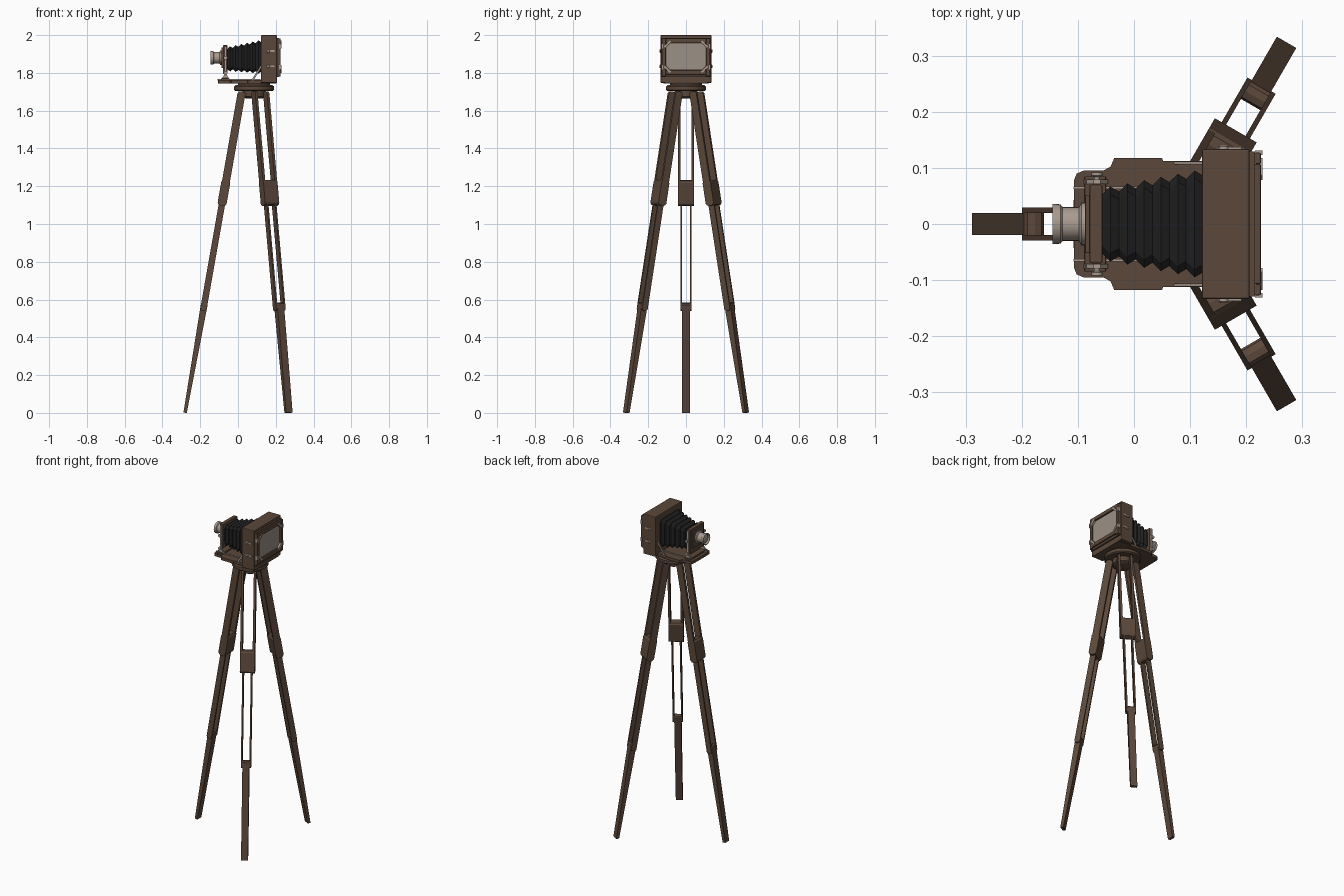
import bpy, bmesh, math
from mathutils import Matrix, Vector

if "Cube" in bpy.data.objects:
    bpy.data.objects.remove(bpy.data.objects["Cube"])


def material(name, rgb):
    m = bpy.data.materials.new(name)
    m.diffuse_color = (*rgb, 1)
    m.use_nodes = True
    m.node_tree.nodes["Principled BSDF"].inputs["Base Color"].default_value = m.diffuse_color
    return m


WOOD = material("brown wood", (0.105, 0.064, 0.043))
BLACK = material("black leather", (0.016, 0.016, 0.017))
METAL = material("pale metal", (0.40, 0.33, 0.28))
GLASS = material("frosted glass", (0.33, 0.28, 0.235))
HUB = Vector((0.085, 0, 0))          # centre of the tripod


def finish(bm, name, mat, bevel=0, smooth=False, matrix=None):
    bmesh.ops.recalc_face_normals(bm, faces=bm.faces)
    if matrix:
        bm.transform(matrix)
    me = bpy.data.meshes.new(name)
    bm.to_mesh(me)
    bm.free()
    me.materials.append(mat)
    ob = bpy.data.objects.new(name, me)
    bpy.context.collection.objects.link(ob)
    if bevel:
        mod = ob.modifiers.new("bevel", "BEVEL")
        mod.width, mod.segments = bevel, 2
    if smooth:
        bpy.ops.object.select_all(action='DESELECT')
        ob.select_set(True)
        bpy.context.view_layer.objects.active = ob
        bpy.ops.object.shade_smooth_by_angle(angle=math.radians(35))
    return ob


def prism(name, pts, axis, lo, hi, mat, bevel=0, matrix=None):
    """Extrude a 2D outline along one axis, from lo to hi."""
    bm = bmesh.new()
    rings = []
    for h in (lo, hi):
        ring = []
        for p in pts:
            co = list(p)
            co.insert(axis, h)
            ring.append(bm.verts.new(co))
        rings.append(ring)
        bm.faces.new(ring)
    n = len(pts)
    for i in range(n):
        j = (i + 1) % n
        bm.faces.new((rings[0][i], rings[0][j], rings[1][j], rings[1][i]))
    return finish(bm, name, mat, bevel, False, matrix)


def box(name, x, y, z, mat, bevel=0):
    y = sorted(y)
    return prism(name, [(x[0], y[0]), (x[1], y[0]), (x[1], y[1]), (x[0], y[1])], 2, z[0], z[1], mat, bevel)


def loft(name, rings, mat, smooth=False, matrix=None):
    """Skin a list of equal-length vertex rings and cap both ends."""
    bm = bmesh.new()
    vs = [[bm.verts.new(c) for c in r] for r in rings]
    n = len(rings[0])
    for a, b in zip(vs, vs[1:]):
        for i in range(n):
            j = (i + 1) % n
            bm.faces.new((a[i], a[j], b[j], b[i]))
    bm.faces.new(vs[0])
    bm.faces.new(vs[-1])
    return finish(bm, name, mat, 0, smooth, matrix)


def lathe(name, profile, centre, axis, mat, n=32):
    """Revolve (radius, height) points about the given axis."""
    rings = [[(r * math.cos(2 * math.pi * k / n), r * math.sin(2 * math.pi * k / n), h) for k in range(n)]
             for r, h in profile]
    rot = Vector((0, 0, 1)).rotation_difference(Vector(axis)).to_matrix().to_4x4()
    return loft(name, rings, mat, True, Matrix.Translation(centre) @ rot)


def octagon(hy, hz, c, cz):
    return [(-hy + c, cz - hz), (hy - c, cz - hz), (hy, cz - hz + c), (hy, cz + hz - c),
            (hy - c, cz + hz), (-hy + c, cz + hz), (-hy, cz + hz - c), (-hy, cz - hz + c)]


# ---- tripod legs: nested rails following a slanted centre line
ALONG = Vector((0.30, -1.70)).normalized()
ACROSS = Vector((-ALONG.y, ALONG.x))


def slat(z0, z1, d0, d1, round0=True, round1=True):
    """Side outline of a slanted slat with rounded ends (radius, height)."""
    pts = []
    for z, d, rnd, s in ((z0, d0, round0, -1), (z1, d1, round1, 1)):
        c = Vector((0.365 - 0.30 * z / 1.70, z))
        for k in range(5):
            a = math.pi * k / 4
            out = math.sin(a) * 0.6 if rnd else 0
            pts.append(c + ACROSS * (-s * d * math.cos(a)) * s * -s + ALONG * (s * d * out))
    if not round1:
        pts = pts[:5] + [pts[5], pts[9]]
    return [(p.x, max(p.y, 0)) for p in pts]


for ang, label in ((180, "front"), (60, "left"), (-60, "right")):
    M = Matrix.Translation(HUB) @ Matrix.Rotation(math.radians(ang), 4, 'Z')
    for s in (-1, 1):
        lo, hi = sorted((s * 0.029, s * 0.043))
        prism(label + "_leg_upper_rail", slat(1.69, 1.115, 0.021, 0.021), 1, lo, hi, WOOD, 0, M)
        lo, hi = sorted((s * 0.020, s * 0.029))
        prism(label + "_leg_middle_rail", slat(1.21, 0.55, 0.017, 0.017), 1, lo, hi, WOOD, 0, M)
    prism(label + "_leg_clamp_block", slat(1.22, 1.11, 0.024, 0.024), 1, -0.043, 0.043, WOOD, 0, M)
    prism(label + "_leg_lower_post", slat(0.575, 0.0, 0.018, 0.009, True, False), 1, -0.02, 0.02, WOOD, 0, M)

# ---- tripod head
lathe("tripod_hub", [(0.045, 1.665), (0.06, 1.675), (0.06, 1.708)], HUB, (0, 0, 1), WOOD)
lathe("tripod_disc", [(0.098, 1.704), (0.106, 1.71), (0.106, 1.728), (0.098, 1.735)], HUB, (0, 0, 1), WOOD, 48)
lathe("tripod_spacer", [(0.085, 1.733), (0.085, 1.75)], HUB, (0, 0, 1), WOOD)

# ---- camera bed with a stepped outline
half = [(-0.107, 0.0), (-0.107, 0.078), (-0.102, 0.09), (-0.090, 0.095), (-0.055, 0.095), (-0.042, 0.102),
        (-0.035, 0.118), (0.05, 0.118), (0.052, 0.112), (0.205, 0.112), (0.205, 0.0)]
prism("bed", half + [(x, -y) for x, y in half[-2:0:-1]], 2, 1.745, 1.762, WOOD)

# ---- rear body and frame
box("rear_body", (0.121, 0.206), (-0.134, 0.134), (1.747, 2.0), WOOD, 0.004)
box("rear_panel", (0.205, 0.216), (-0.129, 0.129), (1.777, 1.986), WOOD)
prism("focusing_glass", octagon(0.105, 0.069, 0.022, 1.886), 0, 0.214, 0.219, GLASS)
for s in (-1, 1):
    box("rear_frame_side", (0.215, 0.226), (s * 0.107, s * 0.127), (1.782, 1.982), WOOD, 0.002)
    z = 1.886 + s * 0.084
    box("rear_frame_rail", (0.215, 0.226), (-0.107, 0.107), (z - 0.012, z + 0.012), WOOD, 0.002)
    # diagonal metal corners over the glass
    for t in (-1, 1):
        prism("rear_corner_clip", [(s * y, 1.886 + t * z) for y, z in
              ((0.078, 0.078), (0.086, 0.086), (0.118, 0.054), (0.110, 0.046))], 0, 0.217, 0.229, METAL)
        box("rear_edge_hinge", (0.216, 0.229), (s * 0.123, s * 0.131),
            (1.874 + t * 0.055, 1.898 + t * 0.055), METAL)

# ---- bellows: alternating large and small rings
rings = []
FOLDS = 6
for i in range(2 * FOLDS + 1):
    f = i / (2 * FOLDS)
    d = 0.012 if i % 2 == 0 else 0.0
    hy, hz = 0.064 + 0.034 * f - d, 0.064 + 0.026 * f - d
    rings.append([(-0.057 + 0.18 * f, y, z) for y, z in octagon(hy, hz, 0.014, 1.873 + 0.012 * f)])
loft("bellows", rings, BLACK)

# ---- front standard and lens
box("front_standard", (-0.079, -0.056), (-0.070, 0.070), (1.795, 1.947), WOOD, 0.003)
box("standard_foot", (-0.088, -0.05), (-0.085, 0.085), (1.76, 1.772), WOOD, 0.002)
box("lens_board", (-0.087, -0.078), (-0.052, 0.052), (1.825, 1.935), WOOD, 0.002)
lathe("lens_barrel", [(0.038, 0), (0.038, 0.009), (0.030, 0.013), (0.030, 0.042), (0.035, 0.046),
                      (0.036, 0.060), (0.032, 0.060), (0.026, 0.050)], (-0.085, 0, 1.88), (-1, 0, 0), METAL)
lathe("lens_glass", [(0.027, 0.0), (0.020, 0.005), (0.010, 0.008), (0.002, 0.009)],
      (-0.134, 0, 1.88), (-1, 0, 0), GLASS)

# ---- metal fittings on both sides
arm = [(-0.090, 1.762), (-0.046, 1.762), (-0.046, 1.77), (-0.060, 1.79), (-0.060, 1.94),
       (-0.072, 1.94), (-0.072, 1.79), (-0.086, 1.77)]
strut = [(0.070, 1.76), (0.082, 1.76), (0.122, 1.825), (0.122, 1.842)]
for s in (-1, 1):
    lo, hi = sorted((s * 0.071, s * 0.079))
    prism("standard_arm", arm, 1, lo, hi, METAL)
    lo, hi = sorted((s * 0.106, s * 0.111))
    prism("bed_strut", strut, 1, lo, hi, METAL)
    box("bed_track", (-0.108, 0.12), (s * 0.062, s * 0.067), (1.761, 1.767), METAL)
    for z in (1.80, 1.88):
        lathe("standard_knob", [(0.005, 0), (0.005, 0.006), (0.010, 0.008), (0.010, 0.014)],
              (-0.066, s * 0.078, z), (0, s, 0), METAL, 16)
    # body latches
    for z in (1.835, 1.915):
        box("body_latch", (0.150, 0.192), (s * 0.133, s * 0.137), (z - 0.005, z + 0.005), METAL)
        lathe("latch_knob", [(0.009, 0), (0.009, 0.005), (0.006, 0.008)],
              (0.160, s * 0.133, z), (0, s, 0), METAL, 16)
